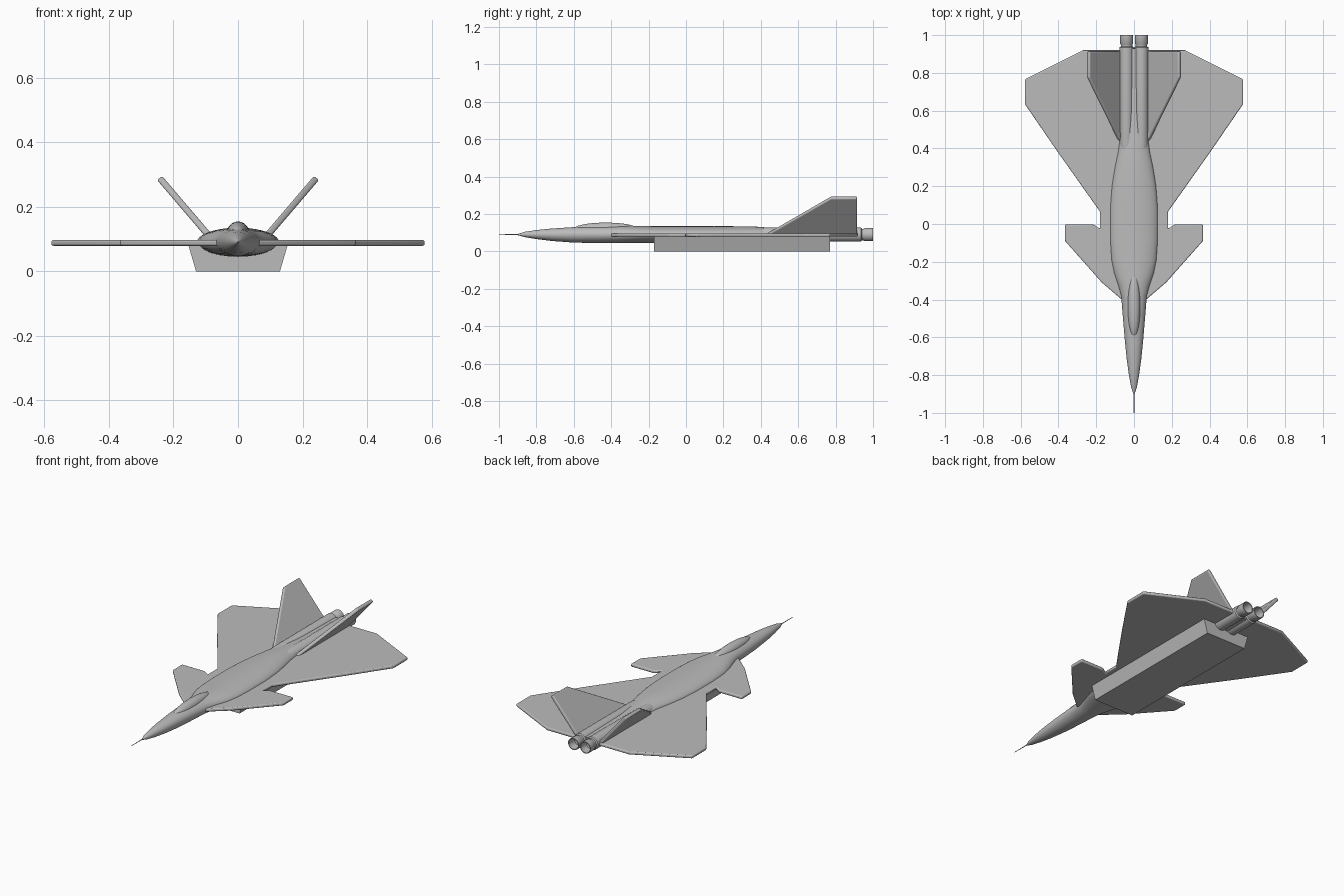
import bpy, bmesh, math
from mathutils import Vector

cube = bpy.data.objects.get("Cube")
if cube:
    bpy.data.objects.remove(cube, do_unlink=True)

grey = bpy.data.materials.new("airframe grey")
grey.use_nodes = True
colour = (0.5, 0.5, 0.5, 1)
grey.diffuse_color = colour
grey.node_tree.nodes["Principled BSDF"].inputs["Base Color"].default_value = colour

AXIS_Z = 0.09


def finish(name, bm, bevel=0, angle=40):
    """Turn a bmesh into a smooth shaded object, with optional rounded edges."""
    bmesh.ops.recalc_face_normals(bm, faces=bm.faces)
    mesh = bpy.data.meshes.new(name)
    bm.to_mesh(mesh)
    bm.free()
    mesh.materials.append(grey)
    ob = bpy.data.objects.new(name, mesh)
    bpy.context.collection.objects.link(ob)
    if bevel:
        mod = ob.modifiers.new("rounded edges", "BEVEL")
        mod.width = bevel
        mod.segments = 3
        mod.limit_method = "ANGLE"
    bpy.ops.object.select_all(action="DESELECT")
    ob.select_set(True)
    bpy.context.view_layer.objects.active = ob
    bpy.ops.object.shade_smooth_by_angle(angle=math.radians(angle))
    return ob


def loft(bm, rings):
    """Skin a list of closed rings and cap both ends."""
    loops = [[bm.verts.new(p) for p in ring] for ring in rings]
    n = len(loops[0])
    for a, b in zip(loops, loops[1:]):
        for i in range(n):
            j = (i + 1) % n
            bm.faces.new((a[i], a[j], b[j], b[i]))
    bm.faces.new(loops[0])
    bm.faces.new(loops[-1])


def slab(name, points, thickness, bevel):
    """Flat outline thickened evenly about its own plane."""
    pts = [Vector(p) for p in points]
    normal = (pts[1] - pts[0]).cross(pts[2] - pts[0]).normalized() * thickness / 2
    bm = bmesh.new()
    loft(bm, [[p - normal for p in pts], [p + normal for p in pts]])
    return finish(name, bm, bevel)


def lathe(name, x, profile, sides=32):
    """Round part along y from (radius, y) pairs."""
    bm = bmesh.new()
    turns = [2 * math.pi * i / sides for i in range(sides)]
    loft(bm, [[(x + r * math.cos(t), y, AXIS_Z + r * math.sin(t)) for t in turns]
              for r, y in profile])
    return finish(name, bm)


# Fuselage stations: y, half width, bottom, top
stations = [
    (-0.90, 0.003, 0.087, 0.093), (-0.86, 0.016, 0.076, 0.105),
    (-0.80, 0.027, 0.066, 0.114), (-0.72, 0.038, 0.056, 0.122),
    (-0.60, 0.050, 0.047, 0.130), (-0.48, 0.060, 0.045, 0.134),
    (-0.38, 0.068, 0.045, 0.136), (-0.32, 0.085, 0.045, 0.136),
    (-0.26, 0.106, 0.045, 0.136), (-0.19, 0.120, 0.045, 0.135),
    (-0.08, 0.127, 0.045, 0.135), (0.08, 0.127, 0.045, 0.135),
    (0.20, 0.118, 0.045, 0.135), (0.30, 0.102, 0.047, 0.134),
    (0.38, 0.085, 0.050, 0.132), (0.46, 0.074, 0.054, 0.126),
    (0.60, 0.060, 0.060, 0.118), (0.93, 0.055, 0.065, 0.114),
]
bm = bmesh.new()
rings = []
for y, w, low, high in stations:
    ring = []
    for i in range(40):
        t = 2 * math.pi * i / 40
        s = math.sin(t)
        ring.append((w * math.cos(t), y, AXIS_Z + s * ((high - AXIS_Z) if s > 0 else (AXIS_Z - low))))
    rings.append(ring)
loft(bm, rings)
finish("fuselage", bm)

# Canopy
bm = bmesh.new()
bmesh.ops.create_uvsphere(bm, u_segments=32, v_segments=20, radius=1)
bmesh.ops.scale(bm, vec=(0.034, 0.17, 0.034), verts=bm.verts)
bmesh.ops.translate(bm, vec=(0, -0.43, 0.12), verts=bm.verts)
finish("canopy", bm)

# Nose probe
lathe("nose_probe", 0, [(0.0015, -1), (0.0025, -0.89)], 10)

# Foreplanes, strakes and main wings share one flat outline
half = [(0.065, -0.40), (0.17, -0.31), (0.365, -0.09), (0.365, -0.003), (0.215, -0.003),
        (0.18, -0.025), (0.18, 0.065), (0.41, 0.39), (0.578, 0.635), (0.578, 0.766),
        (0.27, 0.92)]
outline = half + [(-x, y) for x, y in reversed(half)]
slab("wings", [(x, y, 0.088) for x, y in outline], 0.018, 0.006)

# Belly intake box, wider at the top
bm = bmesh.new()
loft(bm, [[(-0.155, y, 0.085), (-0.13, y, 0), (0.13, y, 0), (0.155, y, 0.085)]
          for y in (-0.17, 0.77)])
finish("belly_box", bm)

# Paired engines and canted tail fins
engine = [(0.006, 0.28), (0.025, 0.34), (0.037, 0.42), (0.038, 0.935), (0.031, 0.94),
          (0.031, 0.95), (0.035, 0.955), (0.035, 1.0), (0.030, 1.0), (0.027, 0.95),
          (0.002, 0.945)]
fin = [(0.073, 0.43, 0.09), (0.243, 0.775, 0.289), (0.243, 0.915, 0.289), (0.073, 0.915, 0.09)]
for side, sign in (("left", 1), ("right", -1)):
    lathe(side + "_engine", sign * 0.039, engine)
    slab(side + "_tail_fin", [(sign * x, y, z) for x, y, z in fin], 0.02, 0.006)
